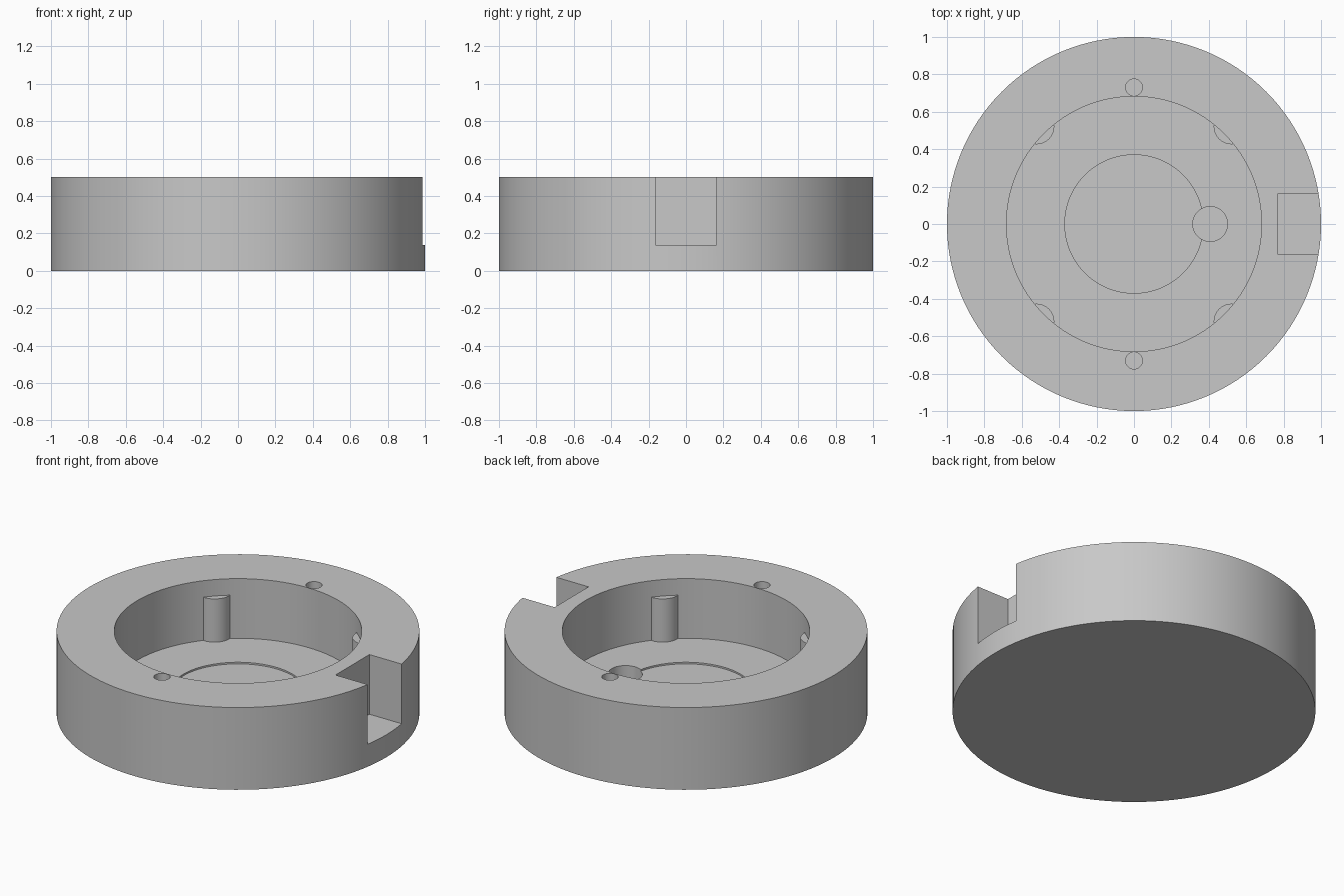
import bpy
import math
from mathutils import Matrix

default = bpy.data.objects.get("Cube")
if default:
    bpy.data.objects.remove(default, do_unlink=True)

HEIGHT, FLOOR = 0.5, 0.137

grey = bpy.data.materials.new("plain grey")
grey.use_nodes = True
colour = (0.58, 0.58, 0.58, 1)
grey.diffuse_color = colour
grey.node_tree.nodes["Principled BSDF"].inputs["Base Color"].default_value = colour


def cylinder(name, radius, bottom, top, x=0, y=0, sides=48):
    bpy.ops.mesh.primitive_cylinder_add(
        vertices=sides, radius=radius, depth=top - bottom,
        location=(x, y, (bottom + top) / 2))
    obj = bpy.context.object
    obj.name = name
    return obj


def box(name, low, high):
    bpy.ops.mesh.primitive_cube_add(size=1)
    obj = bpy.context.object
    obj.name = name
    size = [h - l for l, h in zip(low, high)]
    centre = [(l + h) / 2 for l, h in zip(low, high)]
    obj.data.transform(Matrix.Translation(centre) @ Matrix.Diagonal((*size, 1)))
    return obj


def combine(target, tool, operation):
    mod = target.modifiers.new(operation, 'BOOLEAN')
    mod.object, mod.operation, mod.solver = tool, operation, 'EXACT'
    bpy.ops.object.select_all(action='DESELECT')
    target.select_set(True)
    bpy.context.view_layer.objects.active = target
    bpy.ops.object.modifier_apply(modifier=mod.name)
    bpy.data.objects.remove(tool, do_unlink=True)


# Round housing with its open cavity
housing = cylinder("round_housing", 1, 0, HEIGHT, sides=128)
combine(housing, cylinder("cavity", 0.682, FLOOR, 0.7, sides=128), 'DIFFERENCE')

# Four support posts merged into the cavity wall
for sx in (-1, 1):
    for sy in (-1, 1):
        post = cylinder("post", 0.096, FLOOR - 0.05, 0.4, sx * 0.522, sy * 0.522)
        combine(housing, post, 'UNION')

# Shallow round recess and deeper pocket in the floor
combine(housing, cylinder("floor_recess", 0.37, FLOOR - 0.01, 0.3, sides=96), 'DIFFERENCE')
combine(housing, cylinder("floor_pocket", 0.093, 0.035, 0.3, 0.407), 'DIFFERENCE')

# Screw holes in the rim
for side in (-1, 1):
    combine(housing, cylinder("screw_hole", 0.045, 0.25, 0.7, 0, side * 0.73), 'DIFFERENCE')

# Square notch in the side wall
combine(housing, box("side_notch", (0.77, -0.163, FLOOR), (1.2, 0.163, 0.7)), 'DIFFERENCE')

# Finish
housing.data.materials.clear()
housing.data.materials.append(grey)
for face in housing.data.polygons:
    face.material_index = 0
bpy.ops.object.select_all(action='DESELECT')
housing.select_set(True)
bpy.context.view_layer.objects.active = housing
bpy.ops.object.shade_smooth_by_angle(angle=math.radians(30))
